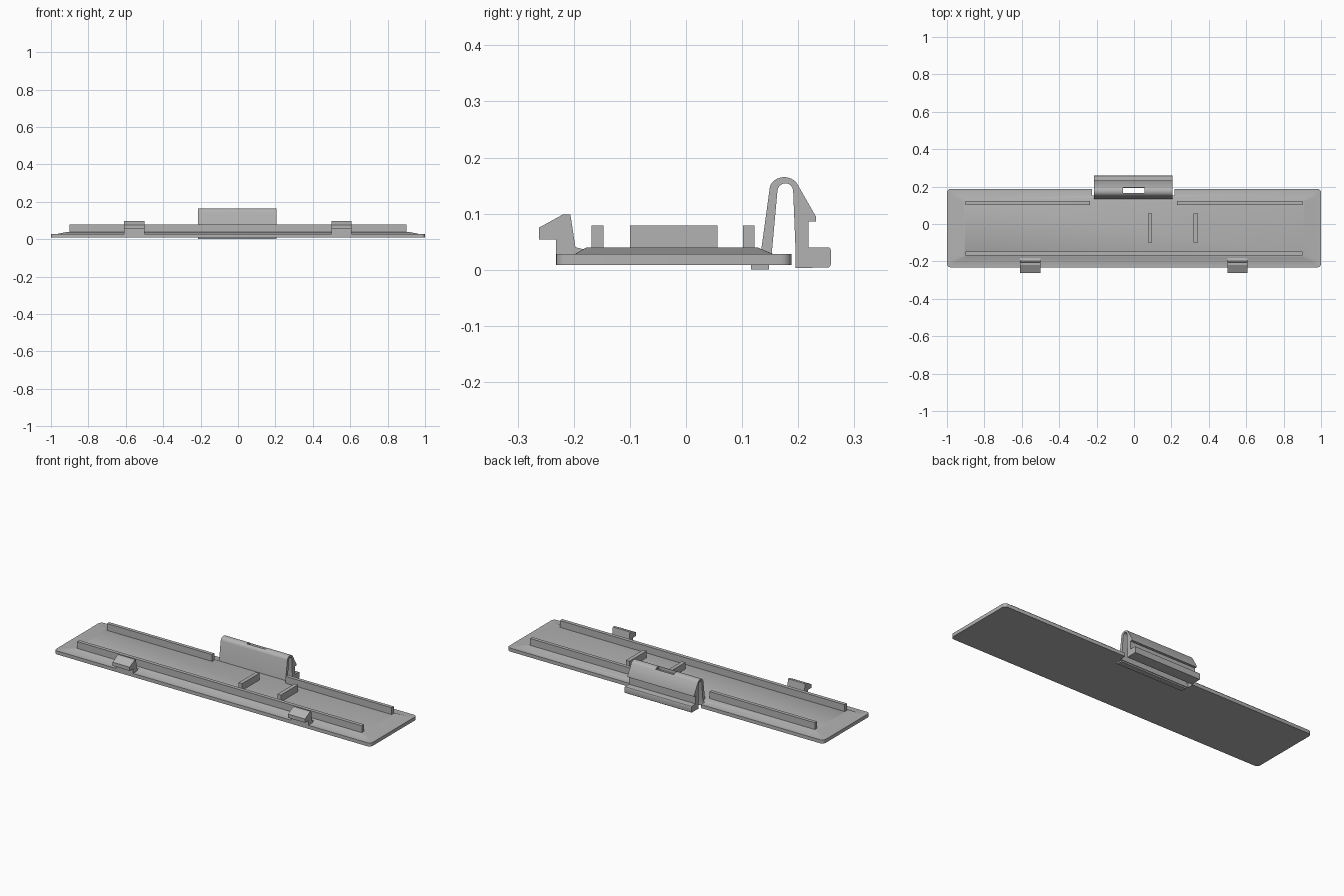
import bpy, bmesh, math
from mathutils import Vector

if "Cube" in bpy.data.objects:
    bpy.data.objects.remove(bpy.data.objects["Cube"], do_unlink=True)

GREY = (0.45, 0.45, 0.45, 1)
grey = bpy.data.materials.new("plain grey")
grey.use_nodes = True
grey.diffuse_color = GREY
grey.node_tree.nodes["Principled BSDF"].inputs["Base Color"].default_value = GREY


def finish(name, bm):
    bmesh.ops.recalc_face_normals(bm, faces=bm.faces)
    mesh = bpy.data.meshes.new(name)
    bm.to_mesh(mesh)
    bm.free()
    mesh.materials.append(grey)
    ob = bpy.data.objects.new(name, mesh)
    bpy.context.collection.objects.link(ob)
    return ob


def box(name, x, y, z):
    bm = bmesh.new()
    bmesh.ops.create_cube(bm, size=1)
    for v in bm.verts:
        v.co = Vector([(r[0] + r[1]) / 2 + c * (r[1] - r[0]) for c, r in zip(v.co, (x, y, z))])
    return finish(name, bm)


def extrude_profile(name, points, x0, x1):
    """Extrude a closed (y, z) outline along x."""
    bm = bmesh.new()
    face = bm.faces.new([bm.verts.new((x0, y, z)) for y, z in points])
    new = bmesh.ops.extrude_face_region(bm, geom=[face])["geom"]
    bmesh.ops.translate(bm, verts=[g for g in new if isinstance(g, bmesh.types.BMVert)],
                        vec=(x1 - x0, 0, 0))
    return finish(name, bm)


def select(ob):
    bpy.ops.object.select_all(action="DESELECT")
    ob.select_set(True)
    bpy.context.view_layer.objects.active = ob


def cut(ob, x, y, z):
    cutter = box("cutter", x, y, z)
    cutter.hide_render = True
    mod = ob.modifiers.new("cut", "BOOLEAN")
    mod.operation, mod.solver, mod.object = "DIFFERENCE", "EXACT", cutter
    select(ob)
    bpy.ops.object.modifier_apply(modifier=mod.name)
    bpy.data.objects.remove(cutter, do_unlink=True)


def smooth(ob):
    select(ob)
    bpy.ops.object.shade_smooth_by_angle(angle=math.radians(30))


def arc(cy, cz, ry, rz, start, end, n):
    for i in range(n + 1):
        a = math.radians(start + (end - start) * i / n)
        yield cy + ry * math.cos(a), cz + rz * math.sin(a)


def rounded_ring(bm, x, y0, y1, r, z):
    corners = ((x - r, y1 - r, 0), (r - x, y1 - r, 90), (r - x, y0 + r, 180), (x - r, y0 + r, 270))
    return [bm.verts.new((px, py, z)) for cx, cy, a in corners
            for px, py in arc(cx, cy, r, r, a, a + 90, 4)]


# Cover plate: flat rim, then a shallow slope up to the raised middle
bm = bmesh.new()
rings = [rounded_ring(bm, *r) for r in (
    (1, -.232, .188, .02, .008), (1, -.232, .188, .02, .028),
    (.97, -.198, .155, .015, .028), (.91, -.177, .127, .01, .04))]
for a, b in zip(rings, rings[1:]):
    for i in range(len(a)):
        j = (i + 1) % len(a)
        bm.faces.new((a[i], a[j], b[j], b[i]))
bm.faces.new(rings[0])
bm.faces.new(rings[-1])
plate = finish("cover_plate", bm)
cut(plate, (-.225, .216), (.152, .3), (-.1, .1))
smooth(plate)

# Stiffening ribs
RIB_Z = (.035, .079)
box("front_rib", (-.9, .9), (-.168, -.147), RIB_Z)
box("back_rib_right", (-.9, -.235), (.102, .122), RIB_Z)
box("back_rib_left", (.23, .9), (.102, .122), RIB_Z)
for name, x in (("inner", .085), ("outer", .33)):
    box("cross_rib_" + name, (x - .011, x + .011), (-.1, .056), RIB_Z)

# Front hooks
hook = [(-.262, .054), (-.262, .075), (-.22, .098), (-.206, .098),
        (-.197, .04), (-.18, .036), (-.18, .02), (-.232, .02), (-.232, .054)]
for side, x in (("right", -.555), ("left", .553)):
    extrude_profile("hook_" + side, hook, x - .054, x + .054)

# Spring clip: an arched strip with a catch and a finger ledge
CLIP_X = (-.214, .207)
outline = [(.132, .02)]
outline += arc(.175, .143, .026, .022, 170, 25, 12)
outline += [(.232, .094), (.232, .086), (.218, .086), (.218, .04)]
outline += arc(.253, .035, .005, .005, 90, 0, 3)
outline += arc(.253, .009, .005, .005, 0, -90, 3)
outline += [(.195, .003), (.195, .04)]
outline += arc(.177, .14, .014, .014, 5, 172, 10)
outline += [(.152, .02)]
clip = extrude_profile("spring_clip", outline, *CLIP_X)
cut(clip, (-.06, .055), (.166, .195), (.11, .2))
smooth(clip)

# Thin pad beneath the clip root
box("clip_pad", CLIP_X, (.116, .148), (0, .012))
